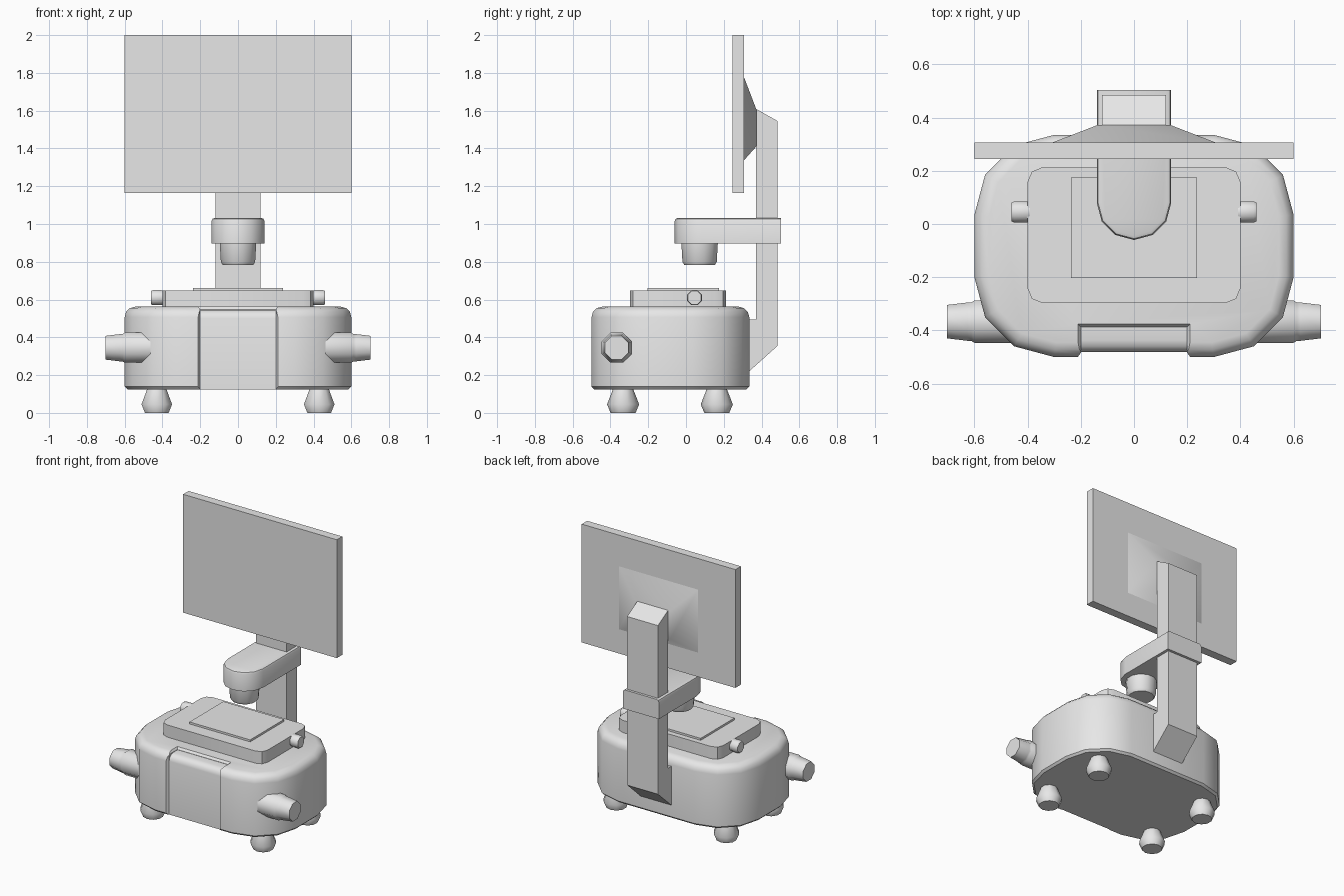
import bpy, bmesh, math
from math import sin, cos, pi, radians
from mathutils import Matrix

cube = bpy.data.objects.get("Cube")
if cube:
    bpy.data.objects.remove(cube, do_unlink=True)

grey = bpy.data.materials.new("light grey")
grey.use_nodes = True
grey.diffuse_color = (0.8, 0.8, 0.8, 1)
grey.node_tree.nodes["Principled BSDF"].inputs["Base Color"].default_value = (0.8, 0.8, 0.8, 1)


def finish(bm, name, angle=35):
    bmesh.ops.recalc_face_normals(bm, faces=bm.faces[:])
    mesh = bpy.data.meshes.new(name)
    bm.to_mesh(mesh)
    bm.free()
    ob = bpy.data.objects.new(name, mesh)
    bpy.context.collection.objects.link(ob)
    mesh.materials.append(grey)
    smooth(ob, angle)
    return ob


def smooth(ob, angle):
    bpy.ops.object.select_all(action='DESELECT')
    ob.select_set(True)
    bpy.context.view_layer.objects.active = ob
    bpy.ops.object.shade_smooth_by_angle(angle=radians(angle))


def loft(rings):
    """Closed solid through rings of equal point count."""
    bm = bmesh.new()
    loops = [[bm.verts.new(p) for p in ring] for ring in rings]
    n = len(loops[0])
    for a, b in zip(loops, loops[1:]):
        for i in range(n):
            j = (i + 1) % n
            bm.faces.new((a[i], a[j], b[j], b[i]))
    bm.faces.new(loops[0][::-1])
    bm.faces.new(loops[-1])
    return bm


def slab(outline, z0, z1):
    return loft([[(x, y, z) for x, y in outline] for z in (z0, z1)])


def rect(x, y0, y1):
    return [(-x, y0), (x, y0), (x, y1), (-x, y1)]


def rounded(x, y0, y1, r, seg):
    pts = []
    for k, (sx, cy) in enumerate([(1, y1 - r), (-1, y1 - r), (-1, y0 + r), (1, y0 + r)]):
        for i in range(seg + 1):
            a = (k + i / seg) * pi / 2
            pts.append((sx * (x - r) + r * cos(a), cy + r * sin(a)))
    return pts


def turned(name, profile, place, axis='Z', seg=10):
    """Turned solid from (radius, height) pairs along an axis."""
    bm = loft([[(r * cos((i + .5) * 2 * pi / seg), r * sin((i + .5) * 2 * pi / seg), h)
                for i in range(seg)] for r, h in profile])
    if axis != 'Z':
        bm.transform(Matrix.Rotation(pi / 2 if axis == 'X' else -pi / 2, 4, 'Y'))
    bm.transform(Matrix.Translation(place))
    return finish(bm, name, 50)


def bevel(bm, test, width, seg):
    edges = [e for e in bm.edges if all(test(v.co) for v in e.verts)]
    bmesh.ops.bevel(bm, geom=edges, offset=width, segments=seg, profile=0.5, affect='EDGES')


# Rounded housing with a recess in the front
bm = slab(rounded(.6, -.5, .335, .3, 3), .125, .562)
bevel(bm, lambda c: c.z > .56, .055, 3)
bevel(bm, lambda c: c.z < .126, .014, 1)
housing = finish(bm, "housing")


def wall(y, x, z):
    return [(-x, y, 0), (x, y, 0), (x, y, z), (-x, y, z)]


cutters = [
    finish(slab(rect(.2, -.7, -.388), 0, .7), "recess_cutter"),
    finish(loft([[(x, y, .545) for x, y in rect(.197, -.7, -.39)],
                 [(x, y, .58) for x, y in rect(.225, -.7, -.361)]]), "rim_cutter"),
    finish(loft([wall(-.52, .226, .7), wall(-.482, .198, .7)]), "front_cutter")]
for cutter in cutters:
    cutter.hide_render = True
    mod = housing.modifiers.new("recess", 'BOOLEAN')
    mod.operation = 'DIFFERENCE'
    mod.solver = 'EXACT'
    mod.object = cutter
    bpy.context.view_layer.objects.active = housing
    bpy.ops.object.modifier_apply(modifier=mod.name)
    bpy.data.objects.remove(cutter, do_unlink=True)
smooth(housing, 35)

# Front panel filling the recess
bm = slab(rect(.2, -.482, -.38), .125, .546)
bevel(bm, lambda c: c.z > .54 and c.y < -.48, .045, 3)
finish(bm, "front_panel")

# Stage on top
finish(slab(rounded(.4, -.297, .213, .055, 2), .55, .648), "stage")
finish(slab(rect(.237, -.203, .175), .64, .662), "stage_plate")

# Feet and side knobs
for side, axis, label in ((1, 'X', "left"), (-1, '-X', "right")):
    for y, end in ((-.333, "front"), (.163, "back")):
        turned(f"{end}_{label}_foot", [(.066, 0), (.085, .045), (.052, .13)], (side * .43, y, 0))
    turned(f"{label}_focus_knob",
           [(.086, .4), (.086, .6), (.078, .612), (.078, .625), (.068, .702)],
           (0, -.367, .345), axis, 8)
    turned(f"{label}_stage_knob", [(.04, .38), (.043, .41), (.043, .45), (.038, .46)],
           (0, .045, .61), axis, 8)

# Rear column with slanted ends
profile = [(.32, .207), (.485, .355), (.485, 1.545), (.37, 1.61), (.37, .495), (.32, .495)]
finish(loft([[(x, y, z) for y, z in profile] for x in (-.12, .12)]), "column")

# Arm with a rounded front end
nose = [(.14 * cos(pi + i * pi / 6), .08 + .14 * sin(pi + i * pi / 6)) for i in range(7)]
bm = slab(nose + [(.14, .503), (-.14, .503)], .897, 1.032)
edges = [e for e in bm.edges if all(v.co.z > 1 for v in e.verts)
         and not all(v.co.y > .5 for v in e.verts)]
bmesh.ops.bevel(bm, geom=edges, offset=.016, segments=2, profile=.5, affect='EDGES')
finish(bm, "arm")
turned("lens", [(.083, .782), (.094, .8), (.1, .9)], (0, .072, 0), seg=12)

# Screen and its tapered mount
finish(slab(rect(.6, .245, .306), 1.165, 2), "screen")


def frame(y, x, z0, z1):
    return [(-x, y, z0), (x, y, z0), (x, y, z1), (-x, y, z1)]


finish(loft([frame(.305, .31, 1.335, 1.783), frame(.372, .137, 1.41, 1.608)]), "screen_mount", 75)
